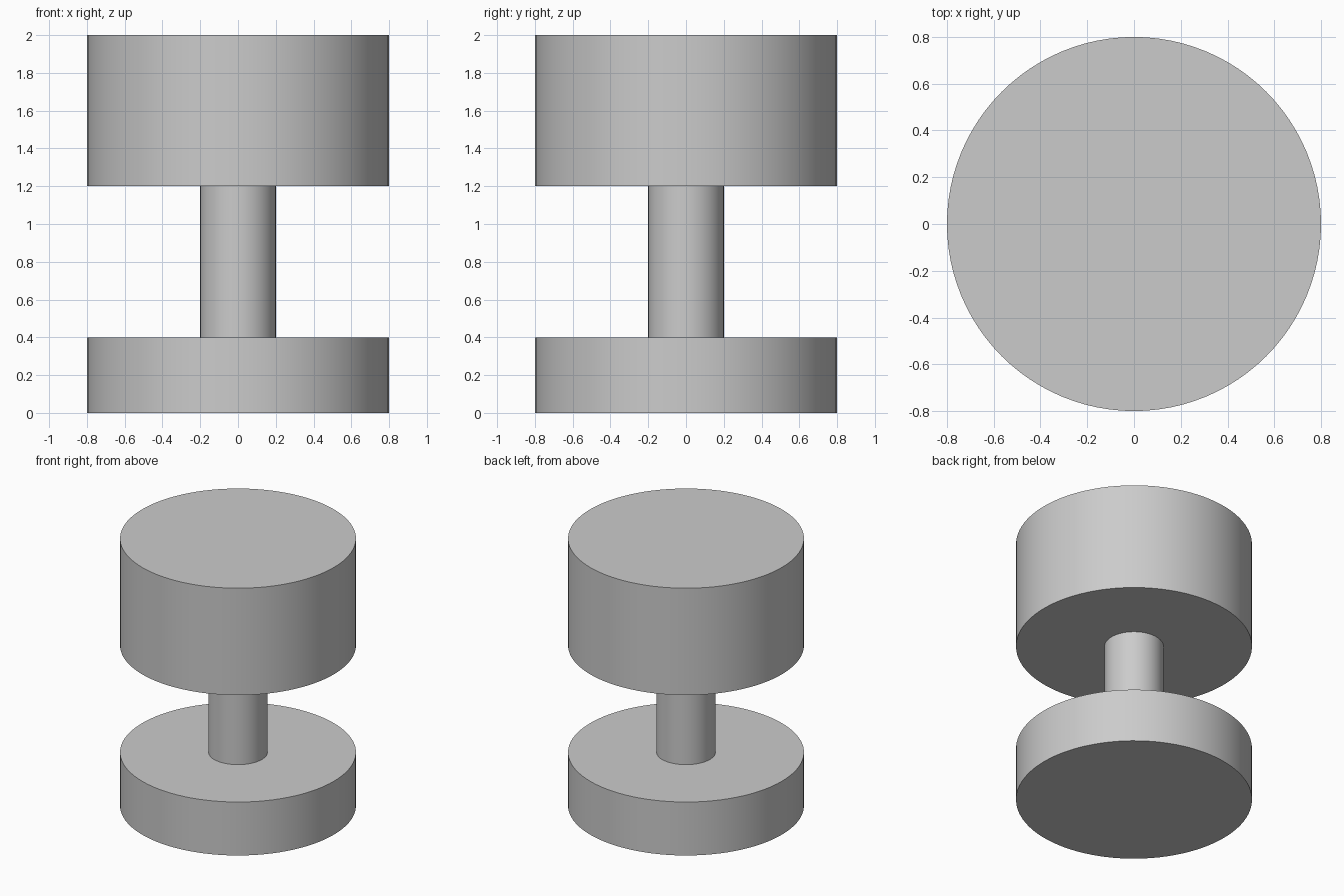
import bpy
import math

cube = bpy.data.objects.get("Cube")
if cube:
    bpy.data.objects.remove(cube, do_unlink=True)

# Single plain grey finish
grey = bpy.data.materials.new("plain_grey")
grey.use_nodes = True
colour = (0.6, 0.6, 0.6, 1.0)
grey.diffuse_color = colour
grey.node_tree.nodes["Principled BSDF"].inputs["Base Color"].default_value = colour


def add_disc(name, radius, bottom, top):
    """Upright cylinder with smooth sides and crisp rims."""
    bpy.ops.mesh.primitive_cylinder_add(
        vertices=96, radius=radius, depth=top - bottom,
        location=(0, 0, (bottom + top) / 2))
    part = bpy.context.object
    part.name = part.data.name = name
    part.data.materials.append(grey)
    bpy.ops.object.shade_smooth_by_angle(angle=math.radians(30))
    return part


# Wide foot, slim neck and thick cap stacked on one axis
add_disc("base", 0.8, 0.0, 0.4)
add_disc("stem", 0.2, 0.4, 1.2)
add_disc("head", 0.8, 1.2, 2.0)
